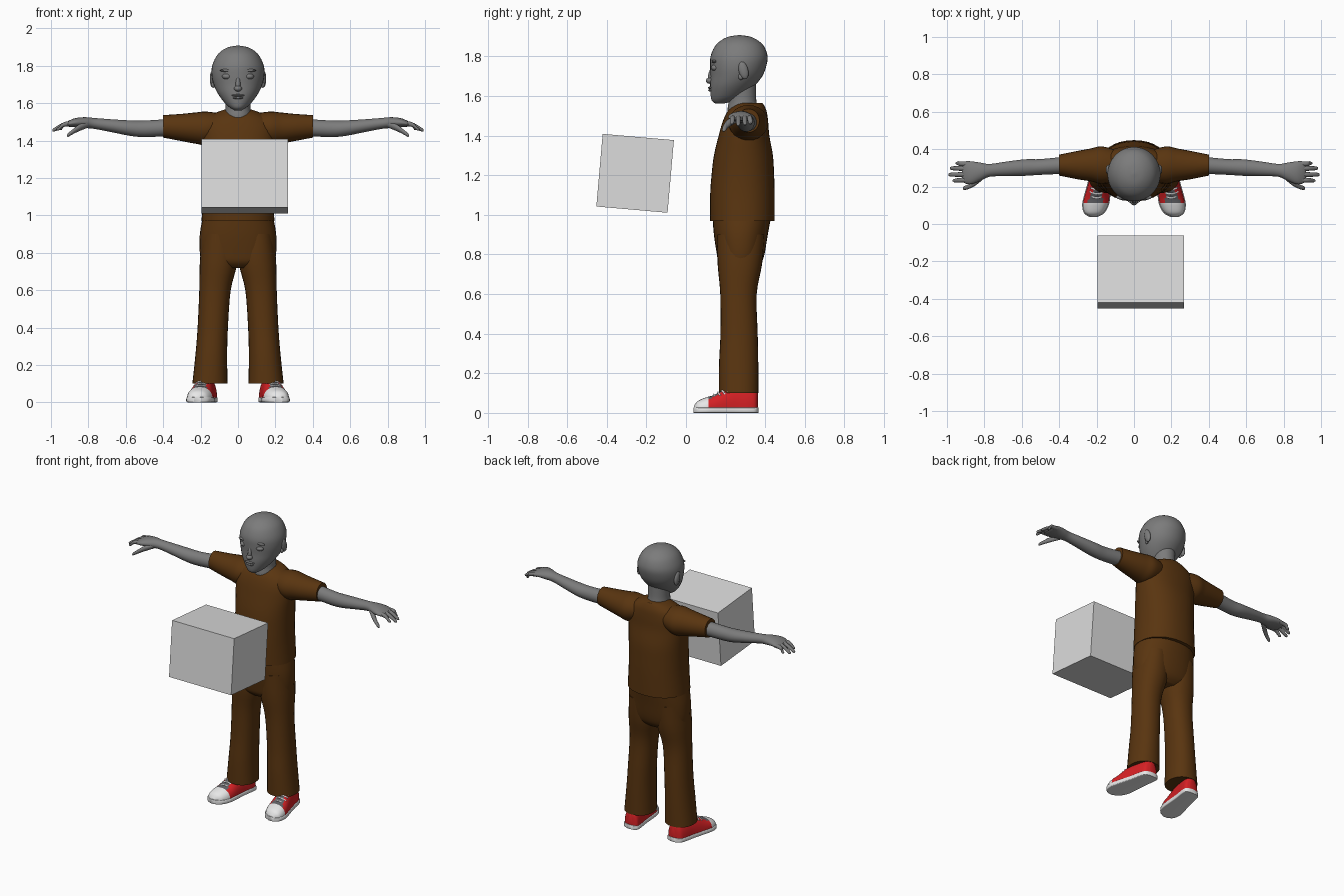
import bpy
import bmesh
from math import sin, cos, pi, radians
from mathutils import Vector, Matrix

cube = bpy.data.objects.get("Cube")
if cube:
    bpy.data.objects.remove(cube, do_unlink=True)


def material(name, colour):
    mat = bpy.data.materials.new(name)
    mat.use_nodes = True
    mat.diffuse_color = (*colour, 1)
    mat.node_tree.nodes["Principled BSDF"].inputs["Base Color"].default_value = (*colour, 1)
    return mat


SKIN = material("grey skin", (0.2, 0.2, 0.2))
BROWN = material("brown cloth", (0.1, 0.035, 0.005))
RED = material("red canvas", (0.68, 0.015, 0.018))
WHITE = material("white rubber", (0.8, 0.8, 0.8))
TONGUE = material("dark grey tongue", (0.12, 0.12, 0.13))
PALE = material("pale grey box", (0.72, 0.72, 0.72))


def finish(name, bm, mats, rule=None, angle=45):
    """Turn a bmesh into a smooth object, colouring faces by an optional rule."""
    bmesh.ops.recalc_face_normals(bm, faces=bm.faces)
    for face in bm.faces:
        face.smooth = True
        if rule:
            face.material_index = rule(face.calc_center_median(), face.normal)
    mesh = bpy.data.meshes.new(name)
    bm.to_mesh(mesh)
    bm.free()
    mesh.set_sharp_from_angle(angle=radians(angle))
    for mat in mats:
        mesh.materials.append(mat)
    obj = bpy.data.objects.new(name, mesh)
    bpy.context.collection.objects.link(obj)
    return obj


def smooth_rings(rings, steps):
    """Catmull-Rom interpolation between neighbouring rings."""
    pts = [Vector(r) for r in rings]
    out = []
    for i in range(len(pts) - 1):
        a, b, c, d = pts[max(i - 1, 0)], pts[i], pts[i + 1], pts[min(i + 2, len(pts) - 1)]
        for k in range(steps):
            t = k / steps
            out.append(b + (c - a) * (t / 2) + (a * 2 - b * 5 + c * 4 - d) * (t * t / 2)
                       + (b * 3 - a - c * 3 + d) * (t ** 3 / 2))
    return out + [pts[-1]]


def loft(name, axis, rings, mats, sides=28, steps=4, power=2, floor=None, rule=None):
    """Skin elliptical rings (position, centre, centre, radius, radius) along an axis."""
    bm = bmesh.new()
    loops = []
    for pos, c1, c2, r1, r2 in smooth_rings(rings, steps):
        loop = []
        for i in range(sides):
            ca, sa = cos(2 * pi * i / sides), sin(2 * pi * i / sides)
            u = c1 + r1 * abs(ca) ** (2 / power) * (1 if ca > 0 else -1)
            v = c2 + r2 * abs(sa) ** (2 / power) * (1 if sa > 0 else -1)
            co = {"x": (pos, u, v), "y": (u, pos, v), "z": (u, v, pos)}[axis]
            if floor is not None:
                co = (co[0], co[1], max(co[2], floor))
            loop.append(bm.verts.new(co))
        loops.append(loop)
    for low, high in zip(loops, loops[1:]):
        for i in range(sides):
            j = (i + 1) % sides
            bm.faces.new((low[i], low[j], high[j], high[i]))
    bm.faces.new(loops[0])
    bm.faces.new(loops[-1])
    return finish(name, bm, mats, rule)


def ball(name, loc, scale, tilt=0):
    bm = bmesh.new()
    bmesh.ops.create_uvsphere(bm, u_segments=20, v_segments=12, radius=1)
    bm.transform(Matrix.Translation(loc) @ Matrix.Rotation(tilt, 4, "X") @ Matrix.Diagonal((*scale, 1)))
    return finish(name, bm, [SKIN])


# Head and neck: (z, front y, back y, half width)
head = [(1.562, .15, .19, .02), (1.575, .132, .24, .042), (1.60, .125, .29, .07),
        (1.65, .122, .345, .107), (1.70, .124, .385, .13), (1.75, .122, .405, .141),
        (1.80, .124, .412, .138), (1.85, .145, .395, .116), (1.88, .175, .365, .088),
        (1.90, .215, .325, .05), (1.908, .265, .275, .005)]
loft("head", "z", [(z, 0, (f + b) / 2, w, (b - f) / 2) for z, f, b, w in head], [SKIN], 36)
loft("neck", "z", [(1.48, 0, .3, .08, .085), (1.53, 0, .288, .074, .078),
                   (1.58, 0, .285, .066, .07), (1.66, 0, .28, .068, .074)], [SKIN])

# Face
ball("nose_bridge", (0, .128, 1.705), (.013, .016, .042), -.2)
ball("nose_tip", (0, .122, 1.678), (.021, .022, .016))
ball("upper_lip", (0, .123, 1.642), (.034, .012, .006))
ball("lower_lip", (0, .124, 1.629), (.028, .012, .007))
for s, side in ((-1, "right"), (1, "left")):
    ball(side + "_eye", (s * .058, .15, 1.743), (.027, .024, .017))
    ball(side + "_brow", (s * .06, .144, 1.775), (.036, .014, .008))
    ball(side + "_ear", (s * .137, .29, 1.73), (.014, .024, .046), .25)
    ball(side + "_ear_lobe", (s * .132, .277, 1.698), (.01, .013, .016))

# Shirt body: (z, centre y, half width, half depth)
shirt = [(.97, .285, .195, .163), (1.1, .285, .187, .163), (1.2, .287, .186, .158),
         (1.3, .29, .19, .149), (1.4, .293, .198, .128), (1.47, .3, .197, .115),
         (1.52, .308, .165, .1), (1.55, .316, .115, .08), (1.565, .32, .075, .066)]
loft("shirt", "z", [(z, 0, y, w, d) for z, y, w, d in shirt], [BROWN], 36, power=2.2)

# Trouser seat
loft("trouser_seat", "z", [(.72, 0, .27, .1, .075), (.75, 0, .272, .185, .105),
                           (.8, 0, .276, .204, .12), (.9, 0, .277, .204, .136),
                           (.99, 0, .282, .188, .148)], [BROWN], 32, power=2.2)

# Profiles for the limbs, given for the +x side
sleeve = [(.08, .31, 1.475, .08, .068), (.17, .315, 1.466, .1, .089), (.23, .316, 1.467, .088, .083),
          (.3, .315, 1.47, .076, .073), (.4, .315, 1.476, .056, .06)]
arm = [(.36, .315, 1.47, .046, .046), (.5, .305, 1.463, .042, .044), (.58, .302, 1.467, .044, .041),
       (.68, .295, 1.48, .039, .034), (.77, .287, 1.492, .034, .029), (.82, .28, 1.496, .048, .029),
       (.87, .274, 1.496, .061, .024), (.905, .276, 1.49, .058, .016), (.92, .277, 1.487, .04, .008)]
leg = [(.1, .15, .266, .094, .1), (.25, .143, .266, .085, .099), (.4, .135, .268, .081, .094),
       (.6, .123, .265, .084, .092), (.75, .104, .272, .1, .112), (.9, .1, .277, .09, .12)]
# Shoe: (y, half width, top z)
shoe = [(.04, .018, .035), (.06, .05, .06), (.1, .066, .078), (.14, .067, .09), (.2, .061, .12),
        (.26, .056, .135), (.32, .054, .13), (.352, .046, .118), (.364, .02, .1)]
fingers = [(.325, .955, 1.462), (.298, .985, 1.457), (.264, .993, 1.455), (.232, .97, 1.46)]


def shoe_x(y):
    return .165 + (.33 - y) * .18


def shoe_colour(centre, normal):
    """White toe cap, dark tongue over the instep, red elsewhere."""
    if centre.y < .115:
        return 1
    return 2 if centre.y < .24 and normal.z > .83 else 0


for s, side in ((-1, "right"), (1, "left")):
    # Arms
    def along_x(part, rings, mat, n=24):
        loft(side + "_" + part, "x", [(s * x, y, z, a, b) for x, y, z, a, b in rings], [mat], n)

    along_x("sleeve", sleeve, BROWN)
    along_x("arm", arm, SKIN)
    for i, (y, tip, z) in enumerate(fingers):
        root = .277 + (y - .277) * .9
        along_x(f"finger_{i + 1}", [(.88, root, 1.492, .013, .013), (.93, (root + y) / 2, 1.486, .0125, .0125),
                                    (tip - .012, y, z + .004, .01, .01), (tip, y, z, .003, .003)], SKIN, 12)
    along_x("thumb", [(.80, .262, 1.488, .018, .018), (.85, .222, 1.468, .018, .018),
                      (.885, .2, 1.446, .013, .013), (.908, .192, 1.43, .01, .01),
                      (.915, .19, 1.426, .003, .003)], SKIN, 12)

    # Legs
    loft(side + "_trouser_leg", "z", [(z, s * x, y, a, b) for z, x, y, a, b in leg], [BROWN], power=2.2)

    # Shoes
    loft(side + "_shoe", "y", [(y, s * shoe_x(y), .02, w, top - .02) for y, w, top in shoe],
         [RED, WHITE, TONGUE], 36, 6, 2.3, .02, shoe_colour)
    loft(side + "_sole", "y", [(y + (y - .2) * .02, s * shoe_x(y), .014, w * 1.07, .014) for y, w, top in shoe],
         [WHITE], 24, 4, 8)
    for i in range(5):
        y = .14 + i * .021
        top = .09 + i * .011
        mid = s * shoe_x(y)
        loft(f"{side}_lace_{i + 1}", "x", [(mid - .042, y + .012, top - .014, .005, .005),
                                           (mid, y, top + .002, .005, .005),
                                           (mid + .042, y + .012, top - .014, .005, .005)], [WHITE], 8)

# Floating box, tipped slightly forward
bm = bmesh.new()
bmesh.ops.create_cube(bm, size=1)
bm.transform(Matrix.Translation((.036, -.257, 1.21)) @ Matrix.Rotation(radians(-5), 4, "X")
             @ Matrix.Diagonal((.46, .361, .368, 1)))
finish("box", bm, [PALE])
